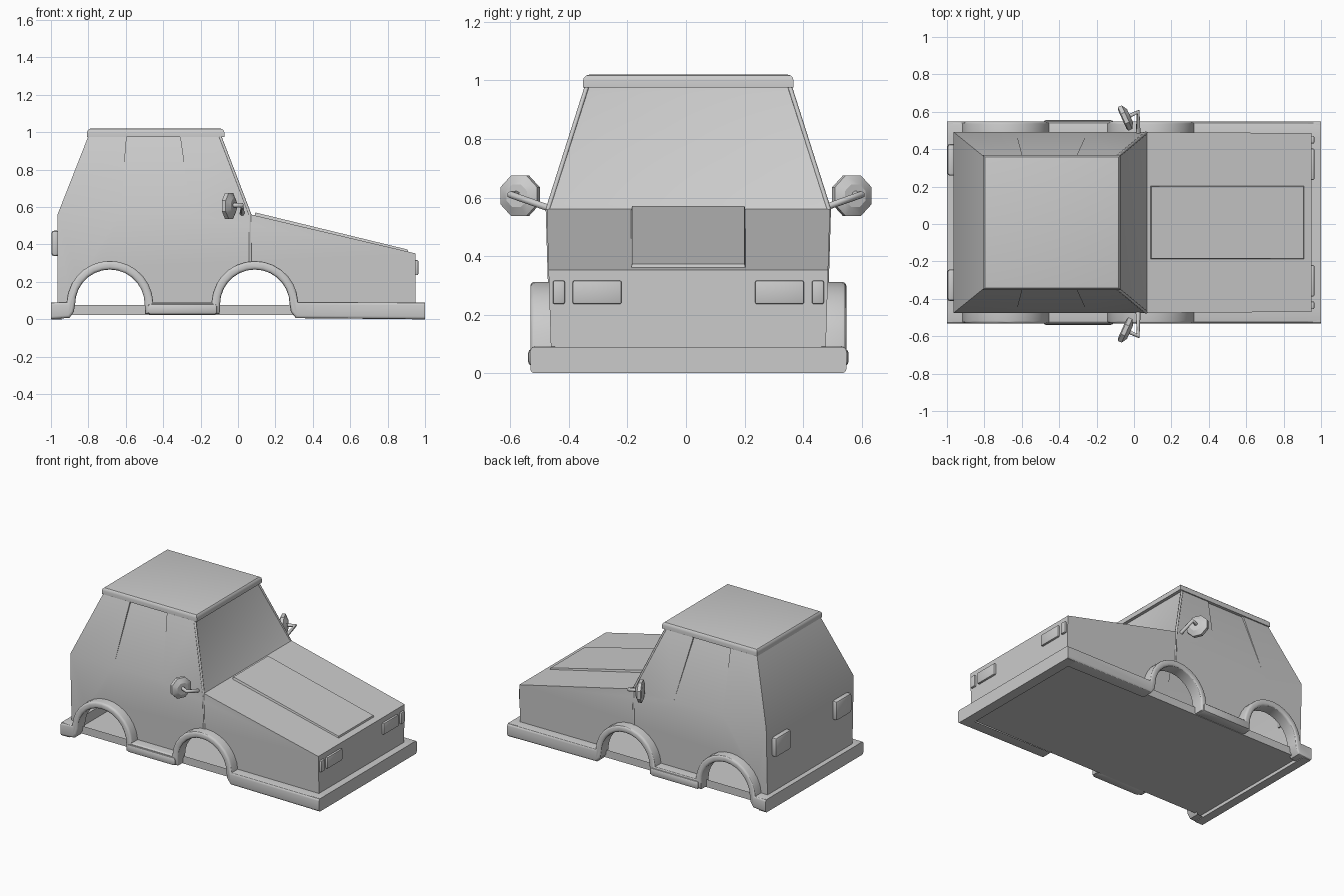
import bpy, bmesh, math
from mathutils import Vector, Matrix

if "Cube" in bpy.data.objects:
    bpy.data.objects.remove(bpy.data.objects["Cube"])

Y0 = 0.008                      # bodywork sits slightly off the mirror axis
WHEELS = (0.09, -0.685)         # wheel arch centres along x
ARCH_Z = 0.08


def finish(name, bm, angle=30):
    bmesh.ops.remove_doubles(bm, verts=bm.verts, dist=0.0005)
    bmesh.ops.recalc_face_normals(bm, faces=bm.faces)
    me = bpy.data.meshes.new(name)
    bm.to_mesh(me)
    bm.free()
    me.shade_smooth()
    me.set_sharp_from_angle(angle=math.radians(angle))
    ob = bpy.data.objects.new(name, me)
    bpy.context.collection.objects.link(ob)
    return ob


def face(bm, pts):
    return bm.faces.new([bm.verts.new(p) for p in pts])


def bevel(bm, edges, w, seg=2):
    bmesh.ops.bevel(bm, geom=list(edges), offset=w, segments=seg, profile=0.5,
                    affect='EDGES', clamp_overlap=True)


def box(name, lo, hi, w=0.0, seg=2, open_top=False):
    bm = bmesh.new()
    lo, hi = Vector(lo), Vector(hi)
    mat = Matrix.Translation((lo + hi) / 2) @ Matrix.Diagonal((hi - lo).to_4d())
    bmesh.ops.create_cube(bm, size=1, matrix=mat)
    if open_top:
        bm.normal_update()
        bmesh.ops.delete(bm, geom=[f for f in bm.faces if f.normal.z > 0.9], context='FACES')
    if w:
        bevel(bm, bm.edges, w, seg)
    return finish(name, bm)


def arc(cx, r, a0, a1, n=14):
    return [(cx + r * math.cos(math.radians(a0 + (a1 - a0) * i / n)),
             ARCH_Z + r * math.sin(math.radians(a0 + (a1 - a0) * i / n))) for i in range(n + 1)]


def tube(name, pts, r):
    cu = bpy.data.curves.new(name, 'CURVE')
    cu.dimensions = '3D'
    cu.bevel_depth = r
    cu.bevel_resolution = 1
    cu.use_fill_caps = True
    sp = cu.splines.new('POLY')
    sp.points.add(len(pts) - 1)
    for p, co in zip(sp.points, pts):
        p.co = (*co, 1)
    ob = bpy.data.objects.new(name, cu)
    bpy.context.collection.objects.link(ob)


def wall(z):                    # half width of the body below the beltline
    return 0.467 + 0.03 * z


# body shell: lower sides with wheel cut-outs, hood, fascias, cabin
BELT, TOP = 0.56, 0.98
RX, WX, FX, FZ = -0.965, 0.07, 0.95, 0.352
RT, WT, YT = -0.80, -0.095, 0.35
yb, yf, y5 = wall(BELT), wall(FZ), wall(0.05)
bm = bmesh.new()
for s in (-1, 1):
    prof = [(RX, 0.05)] + arc(WHEELS[1], 0.21, 180, 0) + arc(WHEELS[0], 0.21, 180, 0)
    prof += [(FX, 0.05), (FX, FZ), (WX, BELT), (-0.25, BELT), (-0.63, BELT), (RX, BELT)]
    face(bm, [(x, s * wall(z) + Y0, z) for x, z in prof])
    # side glass: the middle pane leans in a little at the top
    low = [RX, -0.63, -0.25, WX]
    up = [RT, -0.595, -0.31, WT]
    for i in range(3):
        yt = YT - (0.012 if i == 1 else 0)
        face(bm, [(low[i], s * yb + Y0, BELT), (low[i + 1], s * yb + Y0, BELT),
                  (up[i + 1], s * yt + Y0, TOP), (up[i], s * yt + Y0, TOP)])
    for i in (1, 2):
        face(bm, [(low[i], s * yb + Y0, BELT), (up[i], s * YT + Y0, TOP),
                  (up[i], s * (YT - 0.012) + Y0, TOP)])


def cross(x0, y0, z0, x1, y1, z1):
    return face(bm, [(x0, -y0 + Y0, z0), (x0, y0 + Y0, z0), (x1, y1 + Y0, z1), (x1, -y1 + Y0, z1)])


cross(RX, y5, 0.05, RX, yb, BELT)
cross(RX, yb, BELT, RT, YT, TOP)
cross(FX, yf, FZ, FX, y5, 0.05)
cross(WX, yb, BELT, FX, yf, FZ)
screen = cross(WT, YT, TOP, WX, yb, BELT)
bmesh.ops.remove_doubles(bm, verts=bm.verts, dist=0.0005)
bmesh.ops.recalc_face_normals(bm, faces=bm.faces)
bmesh.ops.inset_individual(bm, faces=[screen], thickness=0.035, depth=-0.006)
finish("body_shell", bm)

# roof cap with rounded upper edge
bm = bmesh.new()
mat = Matrix.Translation((-0.44, Y0, 0.9975)) @ Matrix.Diagonal((0.735, 0.72, 0.045, 1))
bmesh.ops.create_cube(bm, size=1, matrix=mat)
bevel(bm, [e for e in bm.edges if all(v.co.z > 1 for v in e.verts)], 0.022, 3)
finish("roof", bm)

# raised hood panel following the slope
bm = bmesh.new()
for z in (-0.02, 0.014):
    k = 0 if z < 0 else 0.008
    face(bm, [(0.085 + k, -0.2 + k + Y0, 0.557 + z), (0.915 - k, -0.2 + k + Y0, 0.359 + z),
              (0.915 - k, 0.2 - k + Y0, 0.359 + z), (0.085 + k, 0.2 - k + Y0, 0.557 + z)])
bmesh.ops.bridge_loops(bm, edges=bm.edges[:])
finish("hood_panel", bm)

# side skirts with flared wheel arches (open on the hidden inner side)
outline = [(1, 0), (1, 0.09)] + arc(WHEELS[0], 0.232, 3, 177) + arc(WHEELS[1], 0.232, 3, 177)
outline += [(-1, 0.09), (-1, 0), (-0.9, 0.008), (-0.878, 0.04)] + arc(WHEELS[1], 0.186, 180, 0)
outline += [(-0.496, 0.028), (-0.098, 0.028)] + arc(WHEELS[0], 0.186, 180, 0)
outline += [(0.283, 0.04), (0.31, 0.006)]
for s, side in ((-1, "right"), (1, "left")):
    bm = bmesh.new()
    outer = face(bm, [(x, s * 0.54 + Y0, z) for x, z in outline])
    rim = list(outer.edges)
    ret = bmesh.ops.extrude_edge_only(bm, edges=rim)
    for v in ret['geom']:
        if isinstance(v, bmesh.types.BMVert):
            v.co.y = s * 0.455 + Y0
    bevel(bm, [e for e in outer.edges if abs(e.verts[0].co.x) < 0.999
               or abs(e.verts[1].co.x) < 0.999], 0.015, 3)
    finish(side + "_skirt", bm)

# centre sills, bumpers and floor tray
for s, side in ((-1, "right"), (1, "left")):
    a, b = sorted((s * 0.46 + Y0, s * 0.548 + Y0))
    box(side + "_sill", (-0.485, a, 0.025), (-0.11, b, 0.083), 0.015)
box("front_bumper", (0.93, -0.53 + Y0, 0), (1, 0.53 + Y0, 0.09))
box("rear_bumper", (-1, -0.53 + Y0, 0), (-0.94, 0.53 + Y0, 0.09))
box("floor", (-0.96, -0.475 + Y0, 0.022), (0.95, 0.475 + Y0, 0.076), open_top=True)

# lamps, pillar trims and door mirrors
for s, side in ((-1, "right"), (1, "left")):
    def lamp(name, x0, x1, y0, y1, z0, z1, w):
        a, b = sorted((s * y0 + Y0, s * y1 + Y0))
        box(side + name, (x0, a, z0), (x1, b, z1), w)
    lamp("_headlight", 0.94, 0.964, 0.228, 0.395, 0.236, 0.316, 0.006)
    lamp("_indicator", 0.94, 0.964, 0.422, 0.463, 0.236, 0.316, 0.006)
    lamp("_tail_light", -0.998, -0.955, 0.25, 0.42, 0.338, 0.474, 0.015)

    tube(side + "_pillar_trim", [(0.066, s * (wall(0.3) - 0.004) + Y0, 0.3),
                                 (0.064, s * (yb - 0.004) + Y0, BELT),
                                 (WT - 0.002, s * (YT - 0.004) + Y0, TOP)], 0.008)

    # octagonal domed mirror head
    bm = bmesh.new()
    axis = Vector((0.91, s * 0.41, 0))
    across = Vector((-0.41, s * 0.91, 0))
    centre = Vector((-0.045, s * 0.568, 0.606))
    rings = []
    for d, r in ((-0.02, 0.062), (-0.014, 0.075), (0.008, 0.075), (0.026, 0.042)):
        rings.append([bm.verts.new(centre + axis * d + r * (
            across * math.cos((i + 0.5) * math.pi / 4)
            + Vector((0, 0, math.sin((i + 0.5) * math.pi / 4))))) for i in range(8)])
    for a, b in zip(rings, rings[1:]):
        for i in range(8):
            bm.faces.new((a[i], a[i - 1], b[i - 1], b[i]))
    bm.faces.new(rings[0])
    bm.faces.new(rings[-1])
    finish(side + "_mirror", bm)
    tube(side + "_mirror_arm", [(0.022, s * 0.475, 0.566), (0.022, s * 0.6, 0.61),
                                (-0.03, s * 0.575, 0.61)], 0.013)
